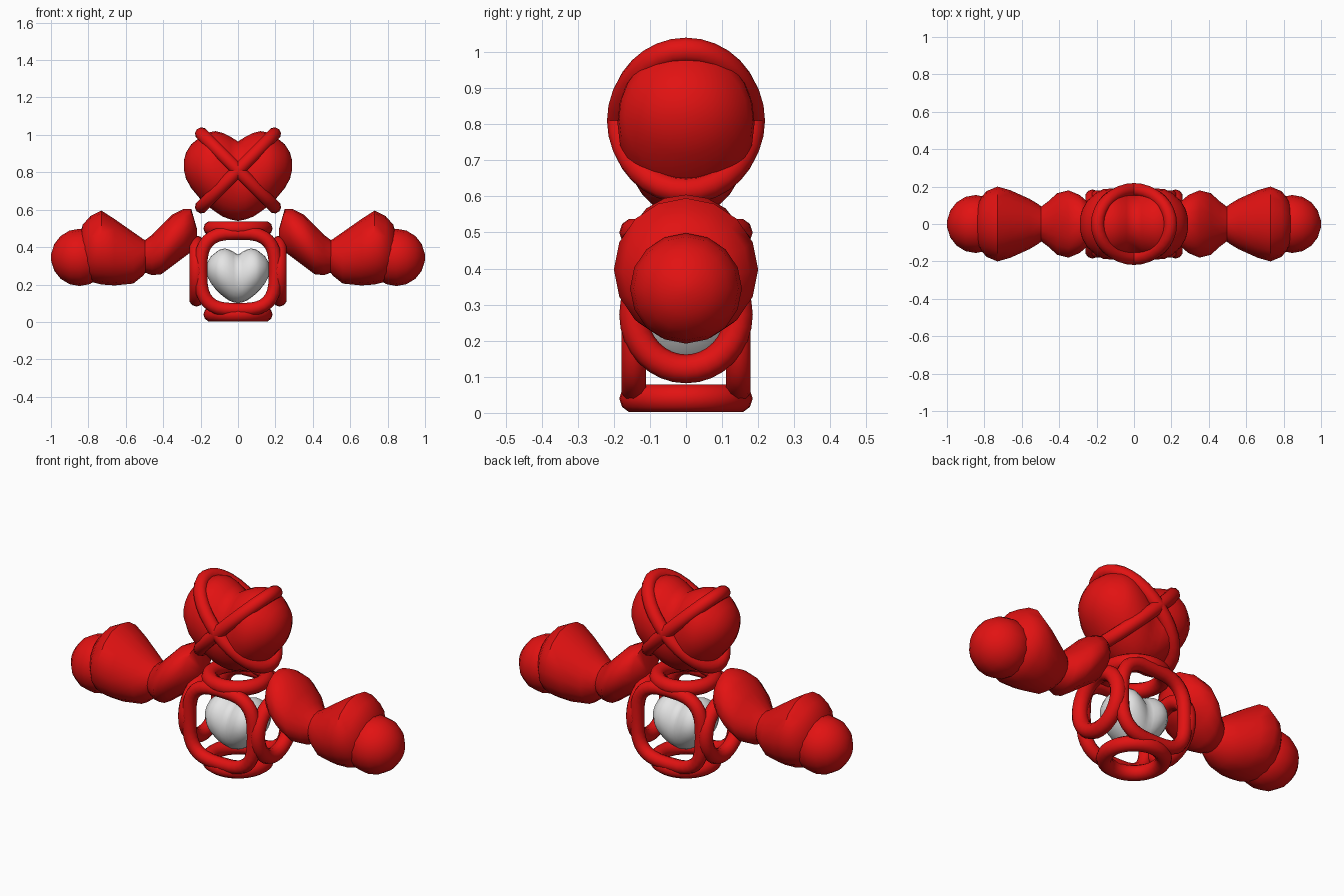
import bpy, bmesh, math
from mathutils import Vector

if "Cube" in bpy.data.objects:
    bpy.data.objects.remove(bpy.data.objects["Cube"])


def material(name, rgb):
    m = bpy.data.materials.new(name)
    m.diffuse_color = (*rgb, 1)
    m.use_nodes = True
    m.node_tree.nodes["Principled BSDF"].inputs["Base Color"].default_value = m.diffuse_color
    return m


RED = material("red", (0.76, 0.006, 0.006))
WHITE = material("white", (0.78, 0.78, 0.78))


def finish(bm, name, mat, angle=50):
    bmesh.ops.recalc_face_normals(bm, faces=bm.faces)
    me = bpy.data.meshes.new(name)
    bm.to_mesh(me)
    bm.free()
    ob = bpy.data.objects.new(name, me)
    bpy.context.collection.objects.link(ob)
    me.materials.append(mat)
    bpy.context.view_layer.objects.active = ob
    ob.select_set(True)
    bpy.ops.object.shade_smooth_by_angle(angle=math.radians(angle))
    ob.select_set(False)
    return ob


def bridge(bm, loops, closed=False):
    n = len(loops[0])
    for i in range(len(loops) if closed else len(loops) - 1):
        a, b = loops[i], loops[(i + 1) % len(loops)]
        for k in range(n):
            bm.faces.new((a[k], a[(k + 1) % n], b[(k + 1) % n], b[k]))


def loft(name, sections, mat, n=16, angle=50):
    """Ellipse sections along x: (x, z low, z high, half depth)."""
    bm = bmesh.new()
    loops = []
    for x, lo, hi, ry in sections:
        loops.append([bm.verts.new((x, ry * math.cos(t), (lo + hi) / 2 + (hi - lo) / 2 * math.sin(t)))
                      for t in (2 * math.pi * k / n for k in range(n))])
    bridge(bm, loops)
    bm.faces.new(loops[0])
    bm.faces.new(loops[-1])
    return finish(bm, name, mat, angle)


def ring(name, centre, u, v, a, b, tube, power=1.0, n=32, m=10):
    """Round tube along a (super)ellipse spanned by directions u and v."""
    c, u, v = Vector(centre), Vector(u).normalized(), Vector(v).normalized()
    w = u.cross(v)
    bm = bmesh.new()
    loops = []
    for i in range(n):
        t = 2 * math.pi * i / n
        cs, sn = math.cos(t), math.sin(t)
        p = c + u * a * math.copysign(abs(cs) ** power, cs) + v * b * math.copysign(abs(sn) ** power, sn)
        out = u * cs + v * sn
        loops.append([bm.verts.new(p + tube * (out * math.cos(s) + w * math.sin(s)))
                      for s in (2 * math.pi * k / m for k in range(m))])
    bridge(bm, loops, closed=True)
    return finish(bm, name, RED)


def heart(name, mat, sx, sy, sz, base):
    half = [(0.04, .548, .99, .178), (0.08, .562, 1.01, .187), (0.12, .588, 1.02, .19),
            (0.165, .622, 1.012, .186), (0.20, .655, .99, .17), (0.25, .715, .95, .125),
            (0.278, .765, .905, .075), (0.29, .815, .86, .025)]
    full = [(-x, a, b, r) for x, a, b, r in reversed(half)] + [(0, .54, .965, .168)] + half
    secs = [(x * sx, base + (a - .54) * sz, base + (b - .54) * sz, r * sy) for x, a, b, r in full]
    return loft(name, secs, mat, 24, 70)


# Heart-shaped head with two crossing bands
heart("head", RED, 1, 1, 1, 0.54)
for s in (-1, 1):
    ring("head_band", (0, 0, 0.81), (s, 0, 1), (0, 1, 0), 0.275, 0.183, 0.036)

# White heart inside the body cage
heart("inner_heart", WHITE, 0.58, 0.68, 0.61, 0.10)

# Body cage: top, bottom, side, front and back hoops
for z, nm in ((0.04, "bottom_hoop"), (0.50, "top_hoop")):
    ring(nm, (0, 0, z), (1, 0, 0), (0, 1, 0), 0.145, 0.145, 0.04)
for s in (-1, 1):
    ring("side_hoop", (s * 0.222, 0, 0.272), (0, 1, 0), (0, 0, 1), 0.145, 0.15, 0.04)
    ring("front_back_hoop", (0, s * 0.145, 0.27), (1, 0, 0), (0, 0, 1), 0.2, 0.205, 0.036, 0.65)

# Arms: upper arm, forearm and ball hand on each side
upper = [(.22, .44, .50, .05), (.25, .375, .605, .12), (.29, .345, .605, .155), (.35, .30, .575, .18),
         (.41, .255, .515, .165), (.46, .25, .465, .12), (.50, .265, .435, .09)]
fore = [(.48, .28, .43, .08), (.51, .245, .445, .105), (.56, .205, .48, .135), (.66, .195, .55, .18),
        (.73, .20, .595, .2), (.79, .215, .565, .175), (.83, .25, .52, .125), (.85, .31, .45, .06)]
for s in (-1, 1):
    loft("upper_arm", [(s * x, a, b, r) for x, a, b, r in upper], RED)
    loft("forearm", [(s * x, a, b, r) for x, a, b, r in fore], RED)
    hand = [(s * (.847 + .153 * math.cos(t)), .345 - .153 * math.sin(t), .345 + .153 * math.sin(t),
             .155 * math.sin(t)) for t in (math.pi * (i + .35) / 8.7 for i in range(9))]
    loft("hand", hand, RED)
